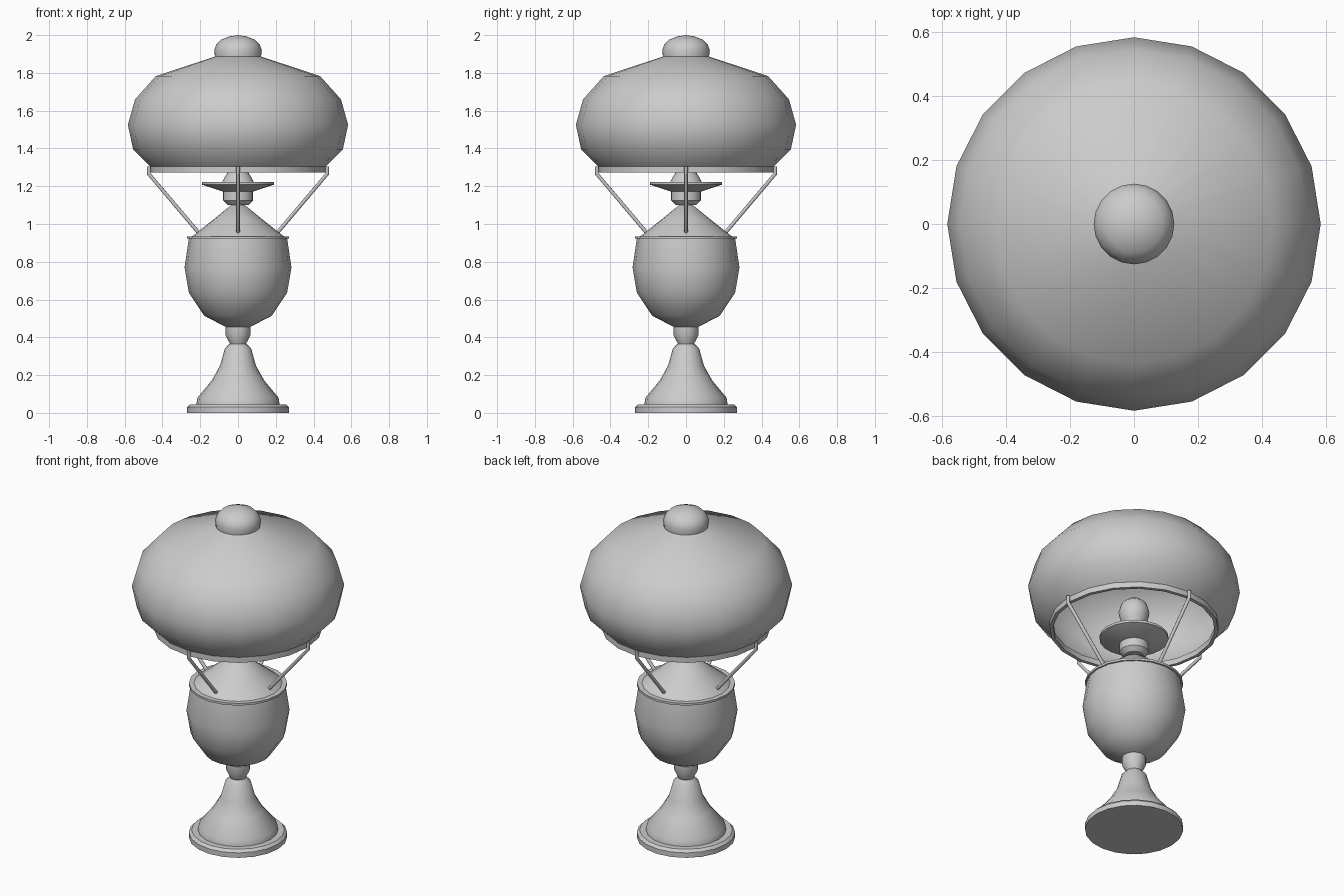
import bpy, bmesh, math
from mathutils import Matrix

cube = bpy.data.objects.get("Cube")
if cube:
    bpy.data.objects.remove(cube, do_unlink=True)

SIDES = 20

grey = bpy.data.materials.new("plain_grey")
grey.use_nodes = True
COLOUR = (0.6, 0.6, 0.6, 1)
grey.diffuse_color = COLOUR
grey.node_tree.nodes["Principled BSDF"].inputs["Base Color"].default_value = COLOUR


def finish(name, bm, angle):
    mesh = bpy.data.meshes.new(name)
    bm.to_mesh(mesh)
    bm.free()
    mesh.materials.append(grey)
    obj = bpy.data.objects.new(name, mesh)
    bpy.context.collection.objects.link(obj)
    bpy.ops.object.select_all(action='DESELECT')
    obj.select_set(True)
    bpy.context.view_layer.objects.active = obj
    bpy.ops.object.shade_smooth_by_angle(angle=math.radians(angle))
    return obj


def lathe(name, profile, closed=False, angle=40):
    """Turn an (r, z) profile, listed from bottom to top, around the z axis."""
    bm = bmesh.new()
    verts = [bm.verts.new((r, 0, z)) for r, z in profile]
    edges = [bm.edges.new(pair) for pair in zip(verts, verts[1:])]
    if closed:
        edges.append(bm.edges.new((verts[-1], verts[0])))
    bmesh.ops.spin(bm, geom=verts + edges, axis=(0, 0, 1), cent=(0, 0, 0),
                   angle=math.tau, steps=SIDES)
    bmesh.ops.remove_doubles(bm, verts=bm.verts, dist=0.0005)
    bmesh.ops.recalc_face_normals(bm, faces=bm.faces)
    return finish(name, bm, angle)


# Foot and pedestal
lathe("foot_disc", [(0, 0), (0.27, 0), (0.27, 0.03), (0.255, 0.045), (0, 0.045)])
lathe("pedestal", [(0, 0.04), (0.22, 0.045), (0.215, 0.08), (0.14, 0.17), (0.095, 0.25),
                   (0.07, 0.34), (0.045, 0.365), (0, 0.365)])
lathe("stem_collar", [(0, 0.36), (0.04, 0.36), (0.065, 0.41), (0.065, 0.455), (0, 0.455)])

# Oil bowl with its flange and conical lid
lathe("bowl", [(0, 0.455), (0.065, 0.455), (0.18, 0.515), (0.26, 0.635), (0.283, 0.77),
               (0.26, 0.925)])
lathe("bowl_flange", [(0, 0.922), (0.27, 0.922), (0.27, 0.935), (0.25, 0.935), (0, 0.935)])
lathe("bowl_lid", [(0.245, 0.933), (0.135, 1.02), (0.03, 1.105), (0, 1.105)])

# Burner, drip plate and bulb
lathe("burner", [(0, 1.1), (0.055, 1.1), (0.08, 1.125), (0.08, 1.175), (0, 1.175)])
lathe("drip_plate", [(0, 1.172), (0.08, 1.172), (0.19, 1.208), (0.19, 1.222), (0, 1.222)])
lathe("bulb", [(0.085, 1.22), (0.075, 1.24), (0.05, 1.28), (0.075, 1.325), (0.085, 1.375),
               (0.07, 1.425), (0.04, 1.45), (0, 1.46)], angle=60)

# Shade, rim ring and top knob
lathe("shade", [(0.465, 1.305), (0.555, 1.395), (0.583, 1.525), (0.545, 1.66),
                (0.435, 1.783), (0.12, 1.887)], angle=50)
lathe("shade_rim", [(0.445, 1.272), (0.465, 1.272), (0.465, 1.305), (0.445, 1.305)], closed=True)
lathe("top_knob", [(0, 1.885), (0.122, 1.885), (0.126, 1.92), (0.115, 1.95), (0.09, 1.975),
                   (0.045, 1.993), (0, 2.0)])

# Four bent arms holding the shade
ARM_PATH = [(0.472, 1.305), (0.472, 1.265), (0.205, 0.95)]
ARM_RADIUS = 0.01
ARM_SIDES = 8


def arm(name, turn):
    bm = bmesh.new()
    (ax, az), (bx, bz), (cx, cz) = ARM_PATH
    slope = math.atan2(bz - cz, bx - cx)
    # Each ring lies across the path; the middle one is mitred
    tilts = (math.pi / 2, (math.pi / 2 + slope) / 2, slope)
    rings = []
    for (x, z), tilt in zip(ARM_PATH, tilts):
        ring = []
        for i in range(ARM_SIDES):
            a = math.tau * i / ARM_SIDES
            u, v = ARM_RADIUS * math.cos(a), ARM_RADIUS * math.sin(a)
            ring.append(bm.verts.new((x + u * math.sin(tilt), v, z - u * math.cos(tilt))))
        rings.append(ring)
    for low, high in zip(rings, rings[1:]):
        for i in range(ARM_SIDES):
            j = (i + 1) % ARM_SIDES
            bm.faces.new((low[i], low[j], high[j], high[i]))
    bm.faces.new(rings[0])
    bm.faces.new(rings[-1])
    bmesh.ops.recalc_face_normals(bm, faces=bm.faces)
    bmesh.ops.transform(bm, matrix=Matrix.Rotation(turn, 4, 'Z'), verts=bm.verts)
    finish(name, bm, 50)


for index, side in enumerate(("left", "back", "right", "front")):
    arm(side + "_arm", index * math.pi / 2)
